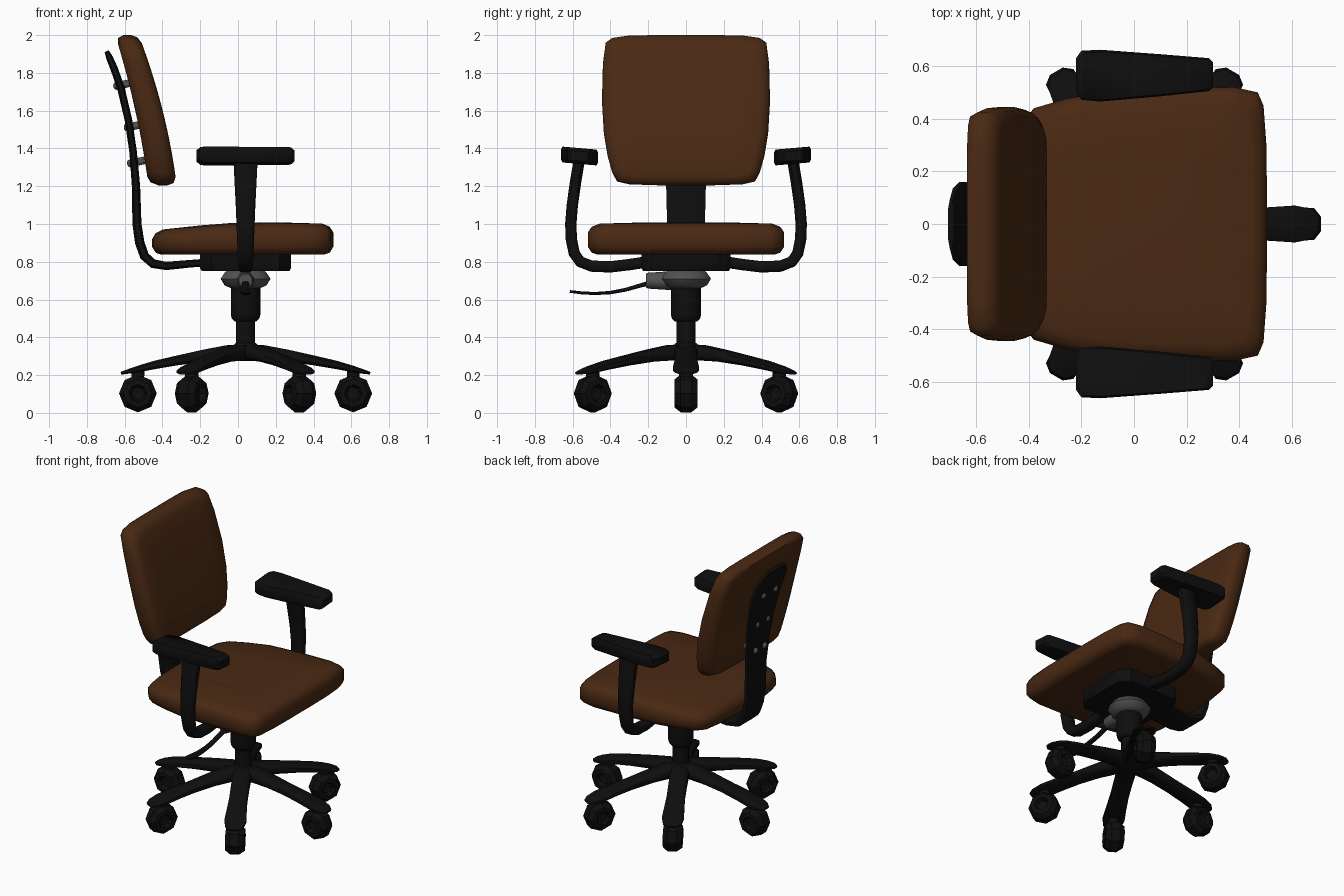
import bpy, bmesh, math
from mathutils import Matrix, Vector

if "Cube" in bpy.data.objects:
    bpy.data.objects.remove(bpy.data.objects["Cube"])


def material(name, rgb):
    m = bpy.data.materials.new(name)
    m.diffuse_color = (*rgb, 1)
    m.use_nodes = True
    m.node_tree.nodes["Principled BSDF"].inputs["Base Color"].default_value = m.diffuse_color
    return m


BROWN = material("brown upholstery", (0.068, 0.022, 0.0065))
BLACK = material("black plastic", (0.0045, 0.0045, 0.0048))
GREY = material("grey metal", (0.085, 0.085, 0.085))
AXIS_X = 0.04      # the swivel column stands slightly ahead of centre


def finish(name, bm, mat, matrix=Matrix(), angle=40):
    bmesh.ops.recalc_face_normals(bm, faces=bm.faces)
    bm.transform(matrix)
    me = bpy.data.meshes.new(name)
    bm.to_mesh(me)
    bm.free()
    ob = bpy.data.objects.new(name, me)
    bpy.context.collection.objects.link(ob)
    me.materials.append(mat)
    bpy.ops.object.select_all(action='DESELECT')
    ob.select_set(True)
    bpy.context.view_layer.objects.active = ob
    bpy.ops.object.shade_smooth_by_angle(angle=math.radians(angle))
    return ob


def loft(name, rings, mat, matrix=Matrix(), angle=40):
    """Skin a list of equal-length point rings and cap both ends."""
    bm = bmesh.new()
    vs = [[bm.verts.new(p) for p in ring] for ring in rings]
    n = len(vs[0])
    for a, b in zip(vs, vs[1:]):
        for i in range(n):
            bm.faces.new((a[i], a[(i + 1) % n], b[(i + 1) % n], b[i]))
    bm.faces.new(vs[0])
    bm.faces.new(vs[-1])
    return finish(name, bm, mat, matrix, angle)


def lathe(name, profile, n, mat, matrix=Matrix(), angle=40):
    """Turn (radius, height) points about z."""
    rings = [[(r * math.cos(2 * math.pi * (i + .5) / n), r * math.sin(2 * math.pi * (i + .5) / n), h)
              for i in range(n)] for r, h in profile]
    return loft(name, rings, mat, matrix, angle)


def sweep(name, path, mat, matrix=Matrix(), angle=50):
    """Sweep a rounded bar along (x, z, half width, half thickness) points in the xz plane."""
    section = [(1, -.5), (1, .5), (.65, 1), (-.65, 1), (-1, .5), (-1, -.5), (-.65, -1), (.65, -1)]
    rings = []
    for i, (x, z, w, t) in enumerate(path):
        a, b = path[max(i - 1, 0)], path[min(i + 1, len(path) - 1)]
        d = Vector((b[0] - a[0], b[1] - a[1])).normalized()
        rings.append([(x - d.y * t * v, w * u, z + d.x * t * v) for u, v in section])
    return loft(name, rings, mat, matrix, angle)


def mirrored(half):
    return half + [(-a, b) for a, b in reversed(half)]


def turn(deg, x=AXIS_X, y=0, z=0):
    return Matrix.Translation((x, y, z)) @ Matrix.Rotation(math.radians(deg), 4, 'Z')


# Seat cushion: half outline as (y, x), lofted upwards
seat = mirrored([(.12, .505), (.3, .503), (.45, .492), (.5, .47), (.52, .38), (.515, .15),
                 (.505, -.1), (.475, -.26), (.44, -.38), (.38, -.43), (.25, -.45), (.1, -.455)])
rings = []
for s, z in ((.5, .838), (.9, .838), (.96, .848), (1, .88), (1, .955), (.96, .985), (.88, 1.002), (.45, 1.008)):
    ring = []
    for y, x in seat:
        px = .02 + (x - .02) * s
        drop = .035 * max(0, -px / .45) if z > .95 else 0
        ring.append((px, y * s, z - drop))
    rings.append(ring)
loft("seat", rings, BROWN, angle=60)

# Backrest cushion: half outline as (y, z), lofted from rear to front along a leaning curve
back = mirrored([(.15, 2.0), (.3, 1.998), (.39, 1.985), (.425, 1.96), (.44, 1.85), (.445, 1.65), (.435, 1.48),
                 (.415, 1.36), (.39, 1.27), (.365, 1.225), (.3, 1.21), (.15, 1.205)])
rings = []
for s, t in ((.3, 0), (.65, 0), (.88, .0), (.96, .08), (1, .35), (1, .68), (.97, .9), (.89, 1), (.65, 1), (.3, 1)):
    ring = []
    for y, z in back:
        pz = 1.605 + (z - 1.605) * s
        u = (pz - 1.21) / .79
        rear = -.475 - .1 * u - .075 * u * u
        front = -.325 - .1 * u - .1 * u * u
        ring.append((rear + (front - rear) * t, y * s, pz))
    rings.append(ring)
loft("backrest", rings, BROWN, angle=60)

# Back support bar, widening behind the backrest
sweep("back_support", [(-.12, .80, .1, .02), (-.25, .79, .1, .02), (-.38, .778, .1, .022), (-.45, .79, .1, .024),
                       (-.495, .83, .1, .025), (-.52, .9, .1, .025), (-.535, 1.0, .1, .024), (-.54, 1.2, .105, .022),
                       (-.555, 1.38, .12, .02), (-.58, 1.55, .14, .02), (-.62, 1.72, .16, .02),
                       (-.655, 1.82, .16, .02), (-.68, 1.88, .135, .018), (-.695, 1.915, .09, .012)], BLACK)

# Screws that hold the bar to the backrest
for row, (x, z, y) in enumerate(((-.575, 1.32, .05), (-.592, 1.51, .057), (-.648, 1.73, .066))):
    for side in (-1, 1):
        m = Matrix.Translation((x, side * y, z)) @ Matrix.Rotation(math.radians(-102), 4, 'Y')
        lathe(f"back_screw_{row}_{side}", [(.022, -.1), (.022, 0), (.015, .009), (.006, .012)], 8, GREY, m)

# Armrests: bent uprights and tapered pads
pad = [(-.22, .50), (-.2, .472), (-.13, .465), (.1, .485), (.285, .505), (.3, .52),
       (.3, .615), (.285, .63), (.1, .645), (-.13, .662), (-.2, .658), (-.22, .63)]
for side, label in ((-1, "right"), (1, "left")):
    sweep(f"{label}_arm_upright",
          [(.2, .80, .035, .03), (.3, .785, .035, .03), (.4, .773, .037, .03), (.5, .777, .038, .03),
           (.56, .80, .04, .03), (.592, .845, .042, .03), (.607, .92, .045, .03), (.61, 1.0, .048, .03),
           (.602, 1.1, .052, .03), (.585, 1.22, .058, .03), (.565, 1.34, .064, .03)], BLACK, turn(90 * side))
    rings = [[(.04 + (x - .04) * s, side * (.565 + (y - .565) * s), z + (y - .565) * .08) for x, y in pad]
             for s, z in ((.92, 1.318), (1, 1.335), (1, 1.385), (.92, 1.402))]
    loft(f"{label}_arm_pad", rings, BLACK)

# Mounting plate under the seat
plate = mirrored([(.17, .28), (.235, .22), (.235, -.14), (.17, -.2)])
loft("seat_plate", [[(.04 + (x - .04) * s, y * s, z) for y, x in plate]
                    for s, z in ((.97, .752), (1, .765), (1, .845))], BLACK)

# Tilt mechanism housing, its side neck and the lever
lathe("tilt_housing", [(.08, .66), (.115, .675), (.137, .71), (.11, .748), (.08, .76)], 12, GREY, turn(0), 50)
lathe("lever_neck", [(.05, .08), (.042, .2), (.036, .212)], 10, GREY,
      Matrix.Translation((AXIS_X, 0, .70)) @ Matrix.Rotation(math.radians(90), 4, 'X'))
sweep("lever", [(.18, .69, .022, .014), (.24, .675, .016, .011), (.32, .652, .016, .01), (.4, .637, .018, .009),
                (.48, .632, .022, .008), (.55, .635, .028, .008), (.615, .643, .025, .007)], BLACK, turn(-90))

# Swivel column and hub
lathe("column_sleeve", [(.06, .485), (.075, .5), (.08, .52), (.08, .67)], 14, BLACK, turn(0))
lathe("gas_column", [(.052, .3), (.052, .5)], 12, BLACK, turn(0))
lathe("base_hub", [(.06, .275), (.085, .285), (.085, .34), (.055, .37)], 12, BLACK, turn(0))

# Six arched legs, each with a swivel caster
wheel = [(.01, -.03), (.035, -.035), (.048, -.062), (.075, -.06), (.1, -.028),
         (.1, .028), (.075, .06), (.048, .062), (.035, .035), (.01, .03)]
for i in range(6):
    m = turn(60 * i)
    sweep(f"base_leg_{i}", [(.0, .322, .06, .042), (.1, .318, .06, .04), (.22, .303, .058, .032),
                            (.36, .278, .058, .026), (.48, .254, .064, .022), (.57, .232, .07, .017),
                            (.63, .217, .058, .011), (.66, .21, .03, .007)], BLACK, m)
    place = m @ Matrix.Translation((.57, 0, 0))
    lathe(f"caster_stem_{i}", [(.028, .12), (.036, .2), (.036, .235)], 10, BLACK, place)
    lathe(f"caster_wheel_{i}", wheel, 8, BLACK,
          place @ Matrix.Translation((0, 0, .103)) @ Matrix.Rotation(math.radians(90), 4, 'X')
          @ Matrix.Rotation(math.radians(22.5), 4, 'Z'), 30)
